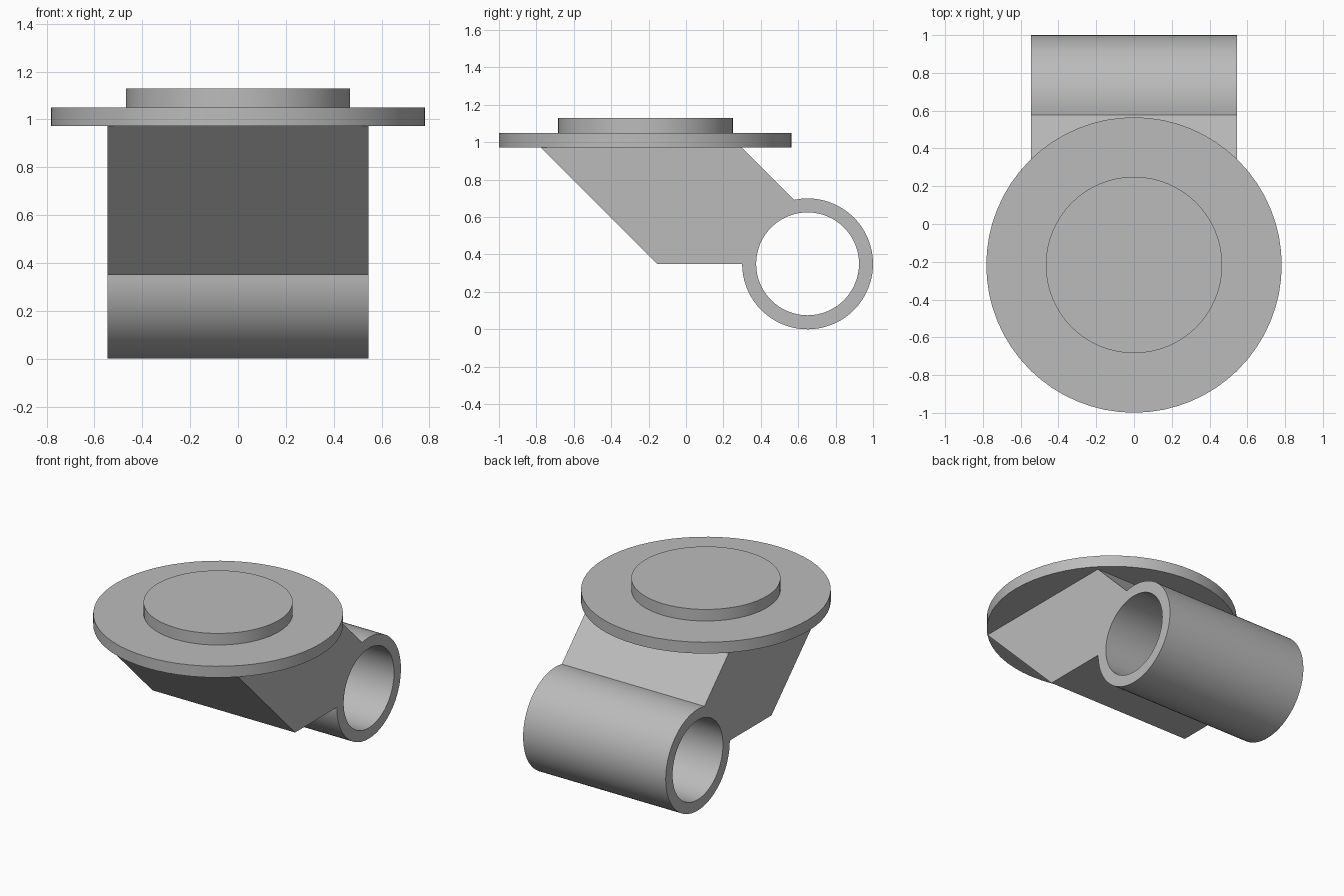
import bpy, bmesh
from math import cos, sin, radians, pi

cube = bpy.data.objects.get("Cube")
if cube:
    bpy.data.objects.remove(cube, do_unlink=True)

grey = bpy.data.materials.new("plain_grey")
grey.use_nodes = True
colour = (0.5, 0.5, 0.5, 1)
grey.diffuse_color = colour
grey.node_tree.nodes["Principled BSDF"].inputs["Base Color"].default_value = colour

HALF_WIDTH = 0.545
HUB_Y, HUB_Z = 0.65, 0.35
PLATE_Y = -0.217


def smooth(obj):
    bpy.ops.object.select_all(action='DESELECT')
    obj.select_set(True)
    bpy.context.view_layer.objects.active = obj
    bpy.ops.object.shade_smooth_by_angle(angle=radians(30))


def arc(radius, start, end, steps):
    """Points around the hub axis, as (y, z)."""
    angles = [radians(start + (end - start) * i / steps) for i in range(steps + 1)]
    return [(HUB_Y + radius * cos(a), HUB_Z + radius * sin(a)) for a in angles]


def disc(name, radius, bottom, top):
    bpy.ops.mesh.primitive_cylinder_add(vertices=64, radius=radius, depth=top - bottom,
                                        location=(0, PLATE_Y, (bottom + top) / 2))
    obj = bpy.context.object
    obj.name = name
    obj.data.materials.append(grey)
    smooth(obj)


def extruded(name, loops):
    """Fill closed (y, z) loops, inner ones as holes, and extrude across x."""
    curve = bpy.data.curves.new(name, 'CURVE')
    curve.dimensions = '2D'
    curve.fill_mode = 'BOTH'
    curve.extrude = HALF_WIDTH
    for points in loops:
        spline = curve.splines.new('POLY')
        spline.points.add(len(points) - 1)
        for p, (y, z) in zip(spline.points, points):
            p.co = (y, z, 0, 1)
        spline.use_cyclic_u = True
    obj = bpy.data.objects.new(name, curve)
    bpy.context.collection.objects.link(obj)
    obj.rotation_euler = (pi / 2, 0, pi / 2)
    bpy.ops.object.select_all(action='DESELECT')
    obj.select_set(True)
    bpy.context.view_layer.objects.active = obj
    bpy.ops.object.convert(target='MESH')
    obj = bpy.context.object
    # Weld the caps to the walls
    bm = bmesh.new()
    bm.from_mesh(obj.data)
    bmesh.ops.remove_doubles(bm, verts=bm.verts, dist=0.0005)
    bmesh.ops.recalc_face_normals(bm, faces=bm.faces)
    bm.to_mesh(obj.data)
    bm.free()
    obj.data.materials.clear()
    obj.data.materials.append(grey)
    smooth(obj)


# Slanted arm running into a round sleeve with an open bore
arm = [(-0.155, 0.35), (-0.78, 0.975), (0.295, 0.975)]
sleeve = arc(0.35, 102, -180, 56)
bore = arc(0.275, 0, 360, 64)[:-1]
extruded("arm_and_sleeve", [arm + sleeve, bore])

# Round plate and the raised boss on it
disc("round_plate", 0.782, 0.972, 1.05)
disc("raised_boss", 0.467, 1.05, 1.13)
